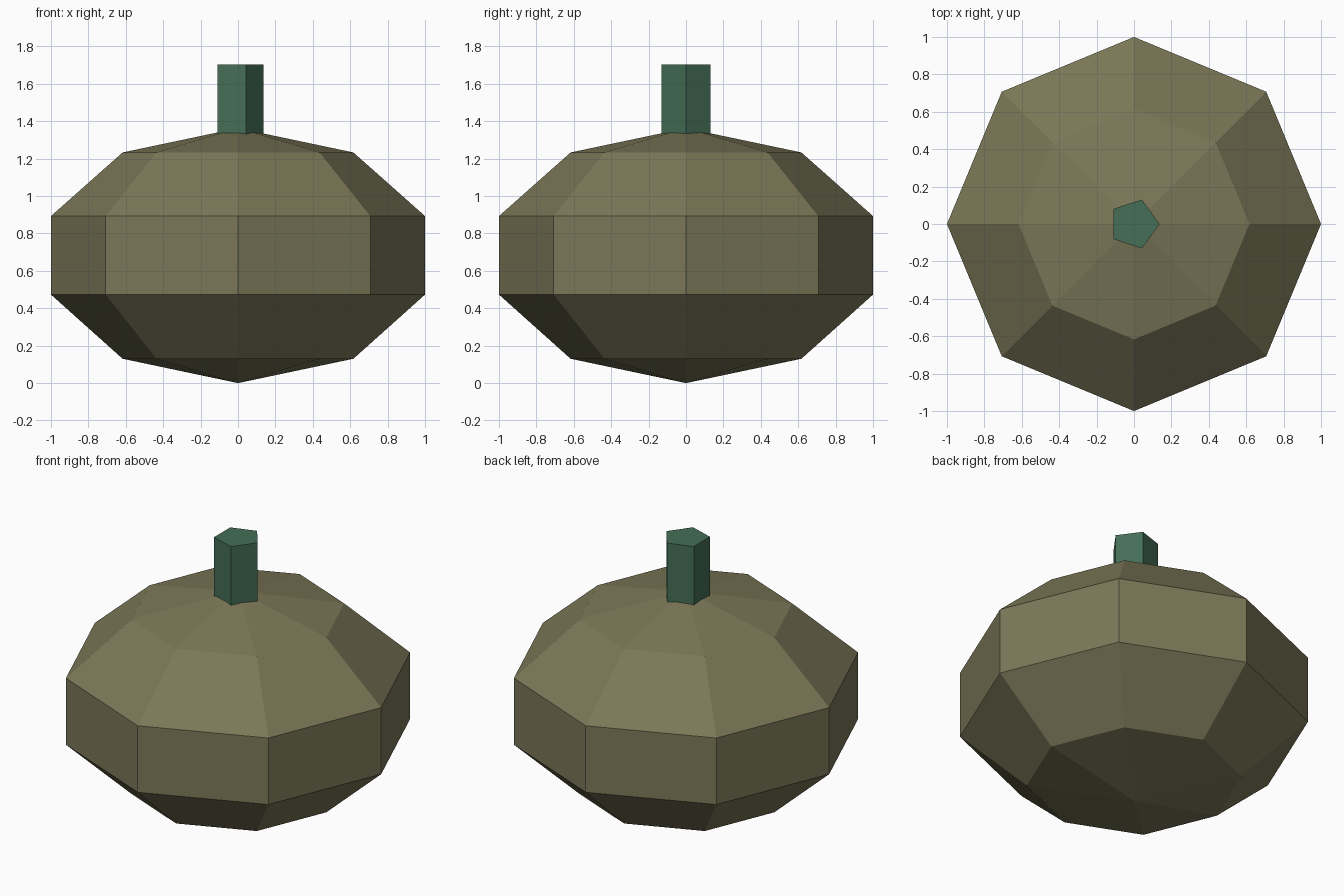
import bpy
import bmesh
from math import cos, sin, tau

cube = bpy.data.objects.get("Cube")
if cube:
    bpy.data.objects.remove(cube, do_unlink=True)


def make_material(name, rgb):
    mat = bpy.data.materials.new(name)
    mat.use_nodes = True
    color = (*rgb, 1)
    mat.diffuse_color = color
    mat.node_tree.nodes["Principled BSDF"].inputs["Base Color"].default_value = color
    return mat


def lathe(name, profile, sides, material):
    """Flat-shaded solid of revolution; zero radius makes a pole, open ends are capped."""
    bm = bmesh.new()
    rings = []
    for radius, z in profile:
        count = sides if radius else 1
        rings.append([bm.verts.new((radius * cos(tau * i / sides),
                                    radius * sin(tau * i / sides), z))
                      for i in range(count)])
    for low, high in zip(rings, rings[1:]):
        for i in range(sides):
            j = (i + 1) % sides
            corners = [low[i % len(low)], low[j % len(low)],
                       high[j % len(high)], high[i % len(high)]]
            bm.faces.new(list(dict.fromkeys(corners)))
    for ring in (rings[0], rings[-1]):
        if len(ring) > 1:
            bm.faces.new(ring)
    bmesh.ops.recalc_face_normals(bm, faces=bm.faces)
    mesh = bpy.data.meshes.new(name)
    bm.to_mesh(mesh)
    bm.free()
    mesh.materials.append(material)
    obj = bpy.data.objects.new(name, mesh)
    bpy.context.collection.objects.link(obj)
    return obj


olive = make_material("olive skin", (0.200, 0.187, 0.098))
green = make_material("dark green stem", (0.058, 0.156, 0.093))

# Eight-sided squashed body with a straight waist band
lathe("gourd_body",
      [(0, 0), (0.617, 0.13), (1, 0.473), (1, 0.893), (0.617, 1.233), (0, 1.363)],
      8, olive)

# Five-sided stem, sunk into the crown
lathe("stem", [(0.137, 1.25), (0.137, 1.703)], 5, green)
